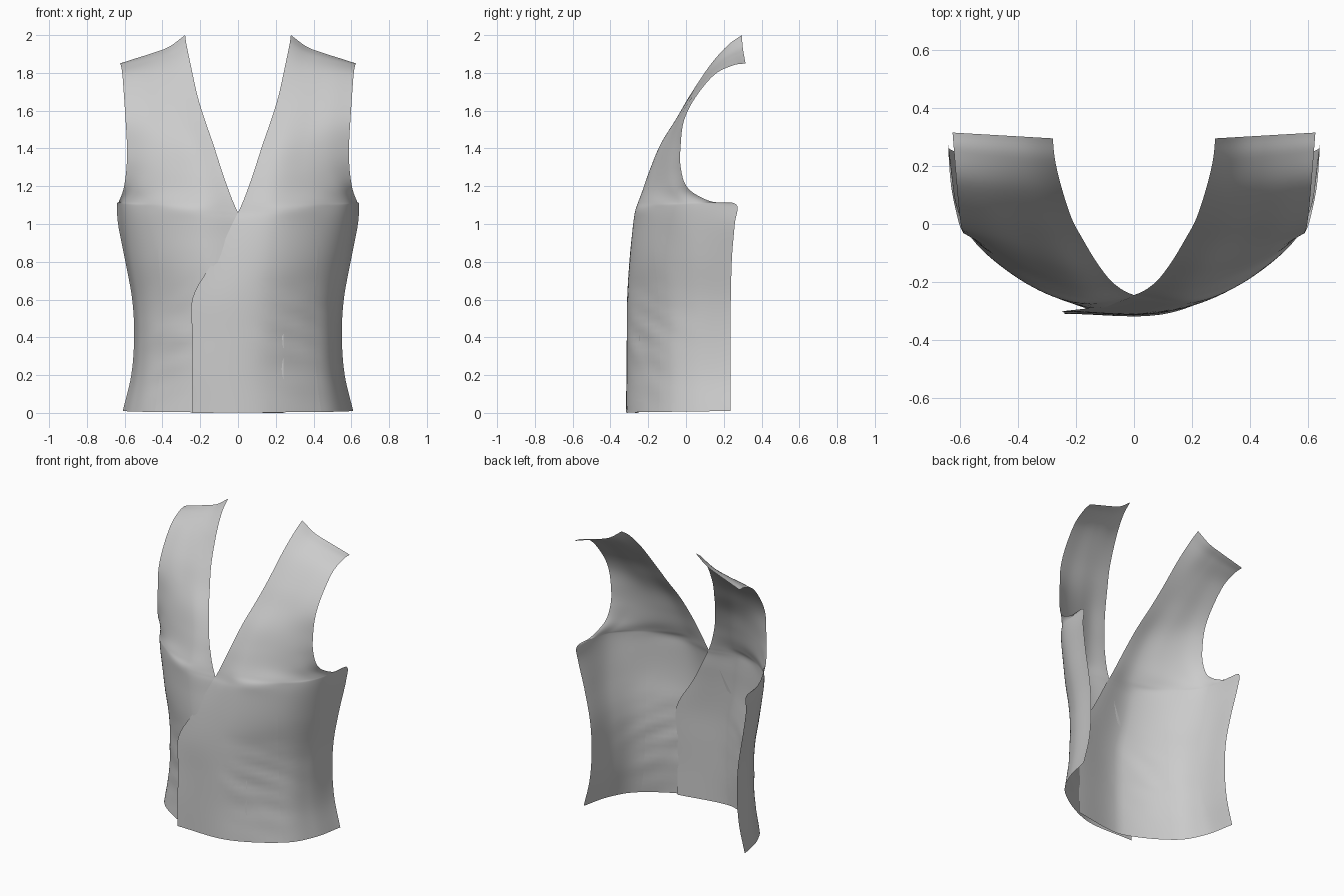
import bpy, bmesh
from mathutils import Vector, noise

if "Cube" in bpy.data.objects:
    bpy.data.objects.remove(bpy.data.objects["Cube"])

# Front edge, hem -> neck point (x, y, z)
INNER = [(-.24, -.31, 0), (-.24, -.31, .2), (-.24, -.305, .4), (-.24, -.30, .61),
         (-.12, -.285, .82), (-.03, -.26, 1.0), (0, -.245, 1.06), (.025, -.235, 1.115),
         (.05, -.22, 1.18), (.085, -.19, 1.28), (.13, -.13, 1.42), (.175, -.055, 1.55),
         (.215, .02, 1.68), (.25, .127, 1.84), (.272, .22, 1.945), (.28, .295, 2.0)]
# Side seam, then armhole up to shoulder tip
OUTER = [(.61, .235, .01), (.565, .235, .2), (.55, .235, .4), (.56, .237, .6),
         (.60, .243, .82), (.635, .258, 1.0), (.64, .265, 1.105), (.63, .13, 1.12),
         (.605, .01, 1.19), (.59, -.028, 1.3), (.588, -.028, 1.42), (.595, -.01, 1.55),
         (.603, .05, 1.67), (.612, .15, 1.79), (.62, .25, 1.84), (.625, .315, 1.85)]
# Three (x, y) body points between the edges for the lower rows
MID = [(.13, -.305, .44, -.145, .56, .03), (.12, -.30, .415, -.135, .525, .03),
       (.12, -.30, .405, -.135, .515, .03), (.12, -.30, .405, -.145, .525, .03),
       (.17, -.29, .42, -.165, .56, .02), (.20, -.275, .425, -.17, .58, 0),
       (.22, -.265, .43, -.165, .59, 0), (.20, -.25, .41, -.17, .57, -.03),
       (.20, -.225, .37, -.165, .52, -.08), (.21, -.19, .345, -.15, .48, -.095),
       (.24, -.135, .355, -.11, .475, -.075)]
SUB_ROW, SUB_COL = 6, 10


def spline(pts, sub):
    """Catmull-Rom curve through pts."""
    p = [2 * pts[0] - pts[1]] + pts + [2 * pts[-1] - pts[-2]]
    out = []
    for i in range(1, len(p) - 2):
        a, b, c, d = p[i - 1:i + 3]
        for k in range(sub):
            t = k / sub
            out.append(.5 * (2 * b + (c - a) * t + (2 * a - 5 * b + 4 * c - d) * t * t
                             + (3 * b - a - 3 * c + d) * t ** 3))
    return out + [pts[-1].copy()]


def control_rows():
    rows = []
    n = len(INNER)
    for r in range(n):
        a, b = Vector(INNER[r]), Vector(OUTER[r])
        row = [a]
        for k in (1, 2, 3):
            p = a.lerp(b, k / 4)
            if r < len(MID):
                p.x, p.y = MID[r][2 * k - 2:2 * k]
            else:
                p.y -= .012 * (n - 1 - r) / 4
                p.z -= (0, .025, .02, .01)[k] * max(0, (r - 11) / 4)
            row.append(p)
        rows.append(row + [b])
    return rows


def panel(name, side):
    ctrl = control_rows()
    cols = [spline([row[k] for row in ctrl], SUB_ROW) for k in range(5)]
    grid = [spline([c[i] for c in cols], SUB_COL) for i in range(len(cols[0]))]
    bm = bmesh.new()
    verts = []
    for row in grid:
        overlap = max(0, -row[0].x / .24)
        line = []
        for j, p in enumerate(row):
            s = j / (len(row) - 1)
            q = p.copy()
            # soft cloth wrinkles around the waist
            w = max(0, 1 - abs(q.z - .4) / .45) * max(0, min(1, (s - .2) * 5)) * (1 - s)
            q.y += .02 * w * noise.noise(Vector((q.x * 5 + side * 3, q.y * 4, q.z * 11 + q.x * 5)))
            # the lower panel tucks behind the upper one
            if side < 0:
                q.y += .008 * max(0, 1 - s / .6) * min(1, overlap * 4)
                q.y += .05 * overlap * max(0, 1 - s / .25)
            q.x *= side
            line.append(bm.verts.new(q))
        verts.append(line)
    for lo, hi in zip(verts, verts[1:]):
        for j in range(len(lo) - 1):
            f = [lo[j], lo[j + 1], hi[j + 1], hi[j]]
            bm.faces.new(f if side > 0 else f[::-1])
    # waist dart: an open seam from the hem upward
    d = 2 * SUB_COL
    dart = [bm.edges.get((a[d], b[d])) for a, b in zip(verts, verts[1:]) if b[d].co.z < .9]
    bmesh.ops.split_edges(bm, edges=dart)
    me = bpy.data.meshes.new(name)
    bm.to_mesh(me)
    bm.free()
    me.shade_smooth()
    ob = bpy.data.objects.new(name, me)
    bpy.context.collection.objects.link(ob)


panel("front_panel_upper", 1)
panel("front_panel_under", -1)
